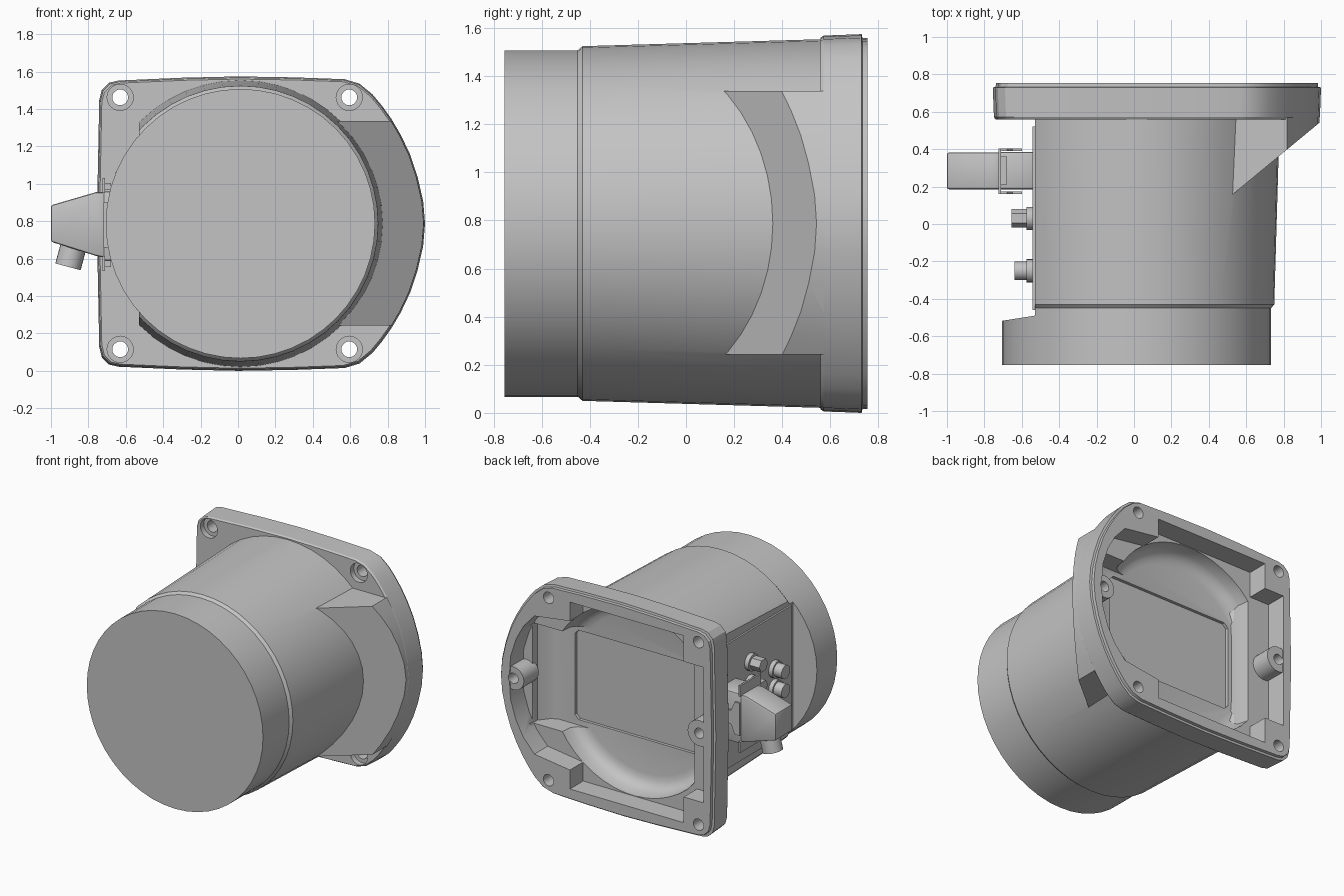
import bpy, bmesh, math
from mathutils import Matrix, Vector

if "Cube" in bpy.data.objects:
    bpy.data.objects.remove(bpy.data.objects["Cube"])

CX, CZ = 0.013, 0.787          # barrel axis, which runs along y

grey = bpy.data.materials.new("cast_grey")
grey.use_nodes = True
grey.diffuse_color = (0.55, 0.55, 0.55, 1)
grey.node_tree.nodes["Principled BSDF"].inputs["Base Color"].default_value = (0.55, 0.55, 0.55, 1)


def loft(name, rings, axis="y"):
    """Closed solid through rings of (position, outline) along an axis."""
    place = {"x": lambda a, b, t: (t, a, b),
             "y": lambda a, b, t: (a, t, b),
             "z": lambda a, b, t: (a, b, t)}[axis]
    bm = bmesh.new()
    loops = [[bm.verts.new(place(a, b, t)) for a, b in pts] for t, pts in rings]
    for low, high in zip(loops, loops[1:]):
        n = len(low)
        for i in range(n):
            j = (i + 1) % n
            bm.faces.new((low[i], low[j], high[j], high[i]))
    bm.faces.new(loops[0][::-1])
    bm.faces.new(loops[-1])
    bmesh.ops.recalc_face_normals(bm, faces=bm.faces)
    mesh = bpy.data.meshes.new(name)
    bm.to_mesh(mesh)
    bm.free()
    mesh.materials.append(grey)
    ob = bpy.data.objects.new(name, mesh)
    bpy.context.scene.collection.objects.link(ob)
    return ob


def prism(name, pts, t0, t1, axis="y"):
    return loft(name, [(t0, pts), (t1, pts)], axis)


def circle(a, b, r, n=24):
    return [(a + r * math.cos(2 * math.pi * i / n), b + r * math.sin(2 * math.pi * i / n))
            for i in range(n)]


def box(name, x0, x1, y0, y1, z0, z1):
    return prism(name, [(x0, z0), (x1, z0), (x1, z1), (x0, z1)], y0, y1)


def mirrored(half):
    """Outline from a half profile of (x, height above the axis)."""
    low = [(x, -h) for x, h in reversed(half) if h > 0]
    return [(x, CZ + h) for x, h in half + low]


def inset(pts, k):
    return [(0.12 + (x - 0.12) * (1 - k / 0.87), CZ + (z - CZ) * (1 - k / CZ)) for x, z in pts]


def activate(ob):
    bpy.ops.object.select_all(action="DESELECT")
    ob.select_set(True)
    bpy.context.view_layer.objects.active = ob


def combine(ob, other, operation):
    mod = ob.modifiers.new("combine", "BOOLEAN")
    mod.operation, mod.solver, mod.object = operation, "EXACT", other
    activate(ob)
    bpy.ops.object.modifier_apply(modifier=mod.name)
    bpy.data.objects.remove(other)


def bevel(ob, width, segments=2):
    mod = ob.modifiers.new("bevel", "BEVEL")
    mod.width, mod.segments, mod.limit_method = width, segments, "ANGLE"
    activate(ob)
    bpy.ops.object.modifier_apply(modifier=mod.name)


# Barrel with a slight draft and a step near the front
barrel_rings = [(-0.755, 0.72), (-0.45, 0.72), (-0.43, 0.737), (0.6, 0.767)]
housing = loft("motor_housing", [(y, circle(CX, CZ, r, 48)) for y, r in barrel_rings])

# Flat on the connector side
combine(housing, prism("flat_cut", [(-0.53, 0.7), (-0.53, -0.49), (-0.72, -0.52),
                                    (-0.9, -0.52), (-0.9, 0.7)], -0.2, 1.8, "z"), "DIFFERENCE")

# Mounting flange, square on one side and rounded on the other
outline = mirrored([(-0.755, 0), (-0.742, 0.66), (-0.728, 0.715), (-0.69, 0.753), (-0.64, 0.765),
                    (-0.3, 0.78), (0, 0.787), (0.3, 0.782), (0.57, 0.772), (0.65, 0.748),
                    (0.72, 0.69), (0.77, 0.63), (0.82, 0.56), (0.87, 0.475), (0.92, 0.37),
                    (0.96, 0.25), (0.99, 0.12), (1.0, 0)])
combine(housing, loft("flange", [(0.56, inset(outline, 0.014)), (0.572, inset(outline, 0.006)),
                                 (0.73, outline), (0.733, inset(outline, 0.015)),
                                 (0.755, inset(outline, 0.017))]), "UNION")

# Sloping shoulder between barrel and rounded flange side
shoulder = prism("shoulder", [(0.3, 0.65), (0.3, -0.03), (1.02, 0.565), (1.02, 0.65)],
                 CZ - 0.545, CZ + 0.55, "z")
combine(shoulder, prism("shoulder_trim", inset(outline, 0.007), -0.2, 0.66), "INTERSECT")
combine(housing, shoulder, "UNION")

# Open cavity at the back: rim pocket, rounded bowl, side well, floor panel
pocket = mirrored([(-0.67, 0), (-0.67, 0.5), (-0.51, 0.5), (-0.51, 0.69), (0.42, 0.69),
                   (0.42, 0.55), (0.71, 0.51), (0.8, 0.41), (0.86, 0.3), (0.905, 0.16), (0.915, 0)])
combine(housing, prism("pocket_cut", pocket, 0.6, 0.9), "DIFFERENCE")
bowl_rings = [(0.452, 0.58), (0.46, 0.62), (0.48, 0.655), (0.52, 0.68), (0.61, 0.688)]
bowl = [(y, [(max(x, -0.47 - 0.2 * max(0, y - 0.5)), z) for x, z in circle(CX, CZ, r, 47)])
        for y, r in bowl_rings]
combine(housing, loft("bowl_cut", bowl), "DIFFERENCE")
combine(housing, prism("well_cut", [(0.3, 0.64), (0.3, 0.453), (0.72, 0.453), (0.77, 0.475),
                                    (0.83, 0.55), (0.835, 0.64)], CZ - 0.37, CZ + 0.37, "z"),
        "DIFFERENCE")
panel = mirrored([(-0.44, 0), (-0.44, 0.3), (-0.41, 0.33), (0.56, 0.33), (0.59, 0.3), (0.59, 0)])
combine(housing, prism("panel_cut", panel, 0.43, 0.5), "DIFFERENCE")

# Screw bosses halfway up each side of the rim
for x, r in ((-0.632, 0.095), (0.886, 0.085)):
    combine(housing, prism("boss", circle(x, CZ, r), 0.575, 0.748), "UNION")
    combine(housing, prism("boss_hole", circle(x, CZ, 0.038), 0.62, 0.9), "DIFFERENCE")

# Corner through holes with counterbores on the front of the flange
for x in (-0.63, 0.595):
    for h in (-0.672, 0.675):
        combine(housing, prism("hole", circle(x, CZ + h, 0.042), 0.3, 0.9), "DIFFERENCE")
        combine(housing, prism("counterbore", circle(x, CZ + h, 0.07), 0.4, 0.6), "DIFFERENCE")

parts = [housing]

# Thin mounting plate on the flat
parts.append(box("side_plate", -0.543, -0.52, -0.46, 0.52, CZ - 0.46, CZ + 0.46))

# Angled cable connector: base, hood, cable outlet and latches
base = box("connector_base", -0.72, -0.52, 0.185, 0.385, 0.59, 0.96)
hood = prism("connector_hood", [(-1, 0.69), (-1, 0.885), (-0.76, 0.955), (-0.712, 0.955),
                                (-0.712, 0.605), (-0.76, 0.615)], 0.185, 0.383)
for ob in (base, hood):
    bevel(ob, 0.012)
parts += [base, hood]

outlet = prism("cable_outlet", circle(0, 0, 0.07), -0.12, 0.05, "z")
outlet.data.transform(Matrix.Translation(Vector((-0.878, 0.284, 0.672)))
                      @ Matrix.Rotation(math.radians(15), 4, "Y"))
parts.append(outlet)

for y in (0.16, 0.39):
    arm = prism("latch_arm", [(-0.72, 0.66), (-0.72, 0.9), (-0.68, 0.9), (-0.65, 0.83),
                              (-0.6, 0.83), (-0.6, 0.73), (-0.65, 0.73), (-0.68, 0.66)], y, y + 0.014)
    parts.append(arm)
for z in (0.535, 0.95):
    parts.append(box("latch_bar", -0.725, -0.712, 0.16, 0.404, z, z + 0.08))
    parts.append(box("latch_foot", -0.72, -0.68, 0.21, 0.36, z + 0.02, z + 0.055))

# Hexagonal and round plugs with collars on the flat
for y, z, sides, end in ((0.03, 1.02, 6, -0.655), (0.03, 0.86, 6, -0.655),
                         (-0.25, 0.86, 20, -0.64), (-0.25, 0.72, 20, -0.64)):
    parts.append(prism("plug", circle(y, z, 0.05, sides), end, -0.53, "x"))
    parts.append(prism("plug_collar", circle(y, z, 0.062), -0.575, -0.53, "x"))

for ob in parts:
    activate(ob)
    bpy.ops.object.shade_smooth_by_angle(angle=math.radians(30))
